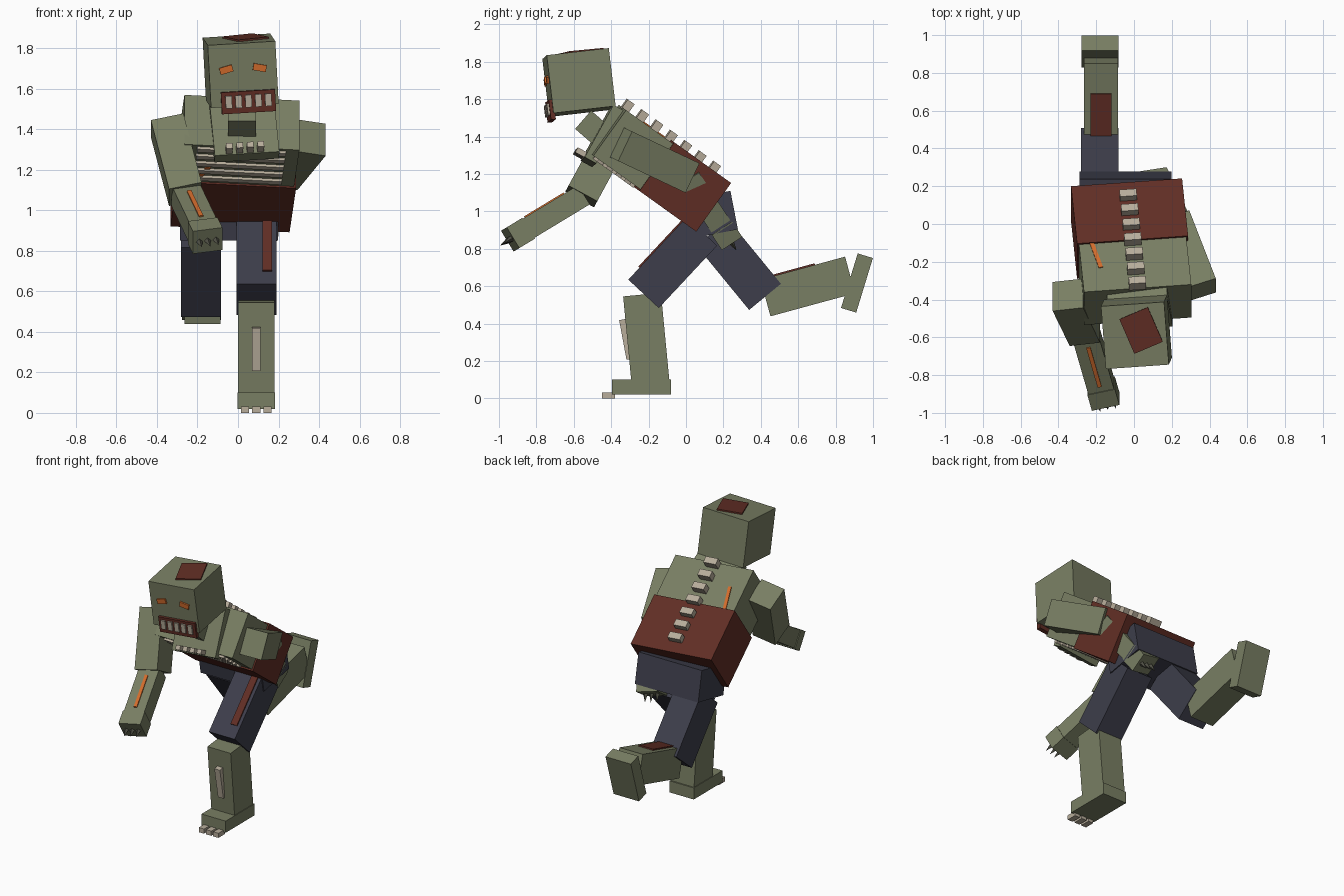
import bpy, bmesh, math
from mathutils import Matrix, Vector, Euler

if "Cube" in bpy.data.objects:
    bpy.data.objects.remove(bpy.data.objects["Cube"])


def material(name, rgb):
    m = bpy.data.materials.new(name)
    m.diffuse_color = (*rgb, 1)
    m.use_nodes = True
    m.node_tree.nodes["Principled BSDF"].inputs["Base Color"].default_value = m.diffuse_color
    return m


SKIN = material("rotten green skin", (0.19, 0.21, 0.125))
CLOTH = material("dark blue trousers", (0.047, 0.048, 0.07))
RED = material("dried red", (0.12, 0.027, 0.018))
BONE = material("pale bone", (0.48, 0.42, 0.33))
GLOW = material("glowing orange", (0.65, 0.15, 0.025))
CLAW = material("dark claw", (0.08, 0.08, 0.06))


def finish(name, bm, M, mat):
    me = bpy.data.meshes.new(name)
    bm.to_mesh(me)
    bm.free()
    me.materials.append(mat)
    ob = bpy.data.objects.new(name, me)
    ob.matrix_world = M
    bpy.context.collection.objects.link(ob)
    return ob


def box(name, M, at, size, mat, rot=(0, 0, 0)):
    """Box inside frame M, rotation in degrees."""
    bm = bmesh.new()
    bmesh.ops.create_cube(bm, size=1)
    bmesh.ops.scale(bm, vec=size, verts=bm.verts)
    R = Euler([math.radians(a) for a in rot]).to_matrix().to_4x4()
    return finish(name, bm, M @ Matrix.Translation(at) @ R, mat)


def spike(name, M, at, r, length, mat):
    bm = bmesh.new()
    bmesh.ops.create_cone(bm, cap_ends=True, segments=4, radius1=r, radius2=0, depth=length)
    return finish(name, bm, M @ Matrix.Translation(at), mat)


def axes(o, x, y, z):
    M = Matrix((x, y, z)).transposed().to_4x4()
    M.translation = o
    return M


def limb(name, a, b, w, d, mat):
    """Box from a to b; its frame starts at a, local z along it, +y to the front/up."""
    a, b = Vector(a), Vector(b)
    L = (b - a).length
    z = (b - a).normalized()
    x = Vector((1, 0, 0))
    x = (x - z * x.dot(z)).normalized()
    M = axes(a, x, z.cross(x), z)
    box(name, M, (0, 0, L / 2), (w, d, L), mat)
    return M, L


# Torso, leaning far forward
tx = Vector((1, 0.07, -0.05)).normalized()
tz = Vector((0, -0.81, 0.58))
tz = (tz - tx * tz.dot(tx)).normalized()
T = axes(Vector((-0.01, -0.15, 1.235)), tx, tz.cross(tx), tz)
box("chest", T, (0, 0, 0.17), (0.57, 0.30, 0.345), SKIN)
box("torn_shirt", T, (0, 0, -0.155), (0.59, 0.32, 0.375), RED)
for i in range(5):
    box(f"rib_{i}", T, (0, -0.153, 0.315 - 0.06 * i), (0.44, 0.024, 0.027), BONE)
for i in range(7):
    box(f"vertebra_{i}", T, (0, 0.172, 0.325 - 0.095 * i), (0.09, 0.06, 0.045), BONE)
box("back_scar", T, (-0.2, 0.15, 0.11), (0.022, 0.012, 0.17), GLOW, (0, 12, 0))
box("rib_scar", T, (-0.17, -0.152, 0.12), (0.022, 0.01, 0.10), GLOW, (0, 25, 0))

# Neck
limb("neck", (0.02, -0.40, 1.36), (0.02, -0.55, 1.49), 0.14, 0.13, SKIN)

# Head
HR = Euler([math.radians(a) for a in (6.5, -3.5, 4)]).to_matrix().to_4x4()
H = Matrix.Translation((0.013, -0.572, 1.689)) @ HR
box("head", H, (0, 0, 0), (0.335, 0.335, 0.312), SKIN)
box("scalp_wound", H, (0.035, 0.025, 0.158), (0.164, 0.2, 0.014), RED, (0, 0, 19))
for s in (-1, 1):
    box(f"eye_{s}", H, (0.083 * s, -0.17, 0.03), (0.065, 0.016, 0.034), GLOW, (0, 13 * s, 0))
box("mouth", H, (0.018, -0.171, -0.135), (0.268, 0.026, 0.108), RED)
for i in range(5):
    box(f"upper_tooth_{i}", H, (0.018 + 0.049 * (i - 2), -0.186, -0.13), (0.032, 0.018, 0.062), BONE)

# Hanging lower jaw
J = Matrix.Translation((0.03, -0.445, 1.403)) @ HR @ Matrix.Rotation(math.radians(54.5), 4, 'X')
box("jaw", J, (0, 0, 0), (0.32, 0.32, 0.07), SKIN)
for i in range(4):
    box(f"lower_tooth_{i}", J, (-0.01 + 0.052 * (i - 1.5), -0.14, 0.06), (0.032, 0.03, 0.06), BONE)

# Arms: shoulder, elbow, hand end
ARMS = {
    "left": ((-0.35, -0.375, 1.42), (-0.26, -0.56, 1.08), (-0.15, -0.94, 0.85)),
    "right": ((0.355, -0.35, 1.36), (0.215, 0.01, 1.19), (0.10, 0.235, 0.845)),
}
for side, (s, e, h) in ARMS.items():
    limb(f"{side}_upper_arm", s, e, 0.165, 0.175, SKIN)
    F, L = limb(f"{side}_forearm", e, h, 0.14, 0.12, SKIN)
    box(f"{side}_hand", F, (0, 0, L - 0.05), (0.15, 0.13, 0.10), SKIN)
    for i in (-1, 0, 1):
        spike(f"{side}_claw_{i}", F, (0.042 * i, 0, L + 0.025), 0.018, 0.06, CLAW)
    if side == "left":
        box("forearm_scar", F, (0, 0.061, 0.2), (0.022, 0.012, 0.25), GLOW)

# Hips
W = Matrix.Identity(4)
box("hips", W, (-0.045, 0.12, 0.98), (0.485, 0.28, 0.21), CLOTH, (11, 0, 0))

# Planted front leg
F, L = limb("front_thigh", (0.092, 0.085, 0.893), (0.092, -0.227, 0.559), 0.198, 0.223, CLOTH)
box("thigh_stripe", F, (0.053, 0.113, 0.2), (0.048, 0.014, 0.34), RED)
F, L = limb("front_shin", (0.09, -0.235, 0.555), (0.09, -0.185, 0.035), 0.178, 0.203, SKIN)
box("exposed_shin_bone", F, (0, 0.108, 0.23), (0.042, 0.035, 0.215), BONE, (5, 0, 0))
box("front_foot", W, (0.09, -0.238, 0.06), (0.186, 0.315, 0.08), SKIN)
for i in (-1, 0, 1):
    box(f"toe_{i}", W, (0.09 + 0.055 * i, -0.415, 0.016), (0.04, 0.07, 0.032), BONE)

# Trailing back leg
limb("back_thigh", (-0.182, 0.14, 0.887), (-0.182, 0.4225, 0.543), 0.198, 0.22, CLOTH)
F, L = limb("back_shin", (-0.175, 0.425, 0.537), (-0.175, 0.877, 0.66), 0.178, 0.203, SKIN)
box("calf_wound", F, (0, -0.103, 0.187), (0.11, 0.014, 0.23), RED)
box("back_foot", W, (-0.18, 0.914, 0.617), (0.194, 0.085, 0.305), SKIN, (-17, 0, 0))
